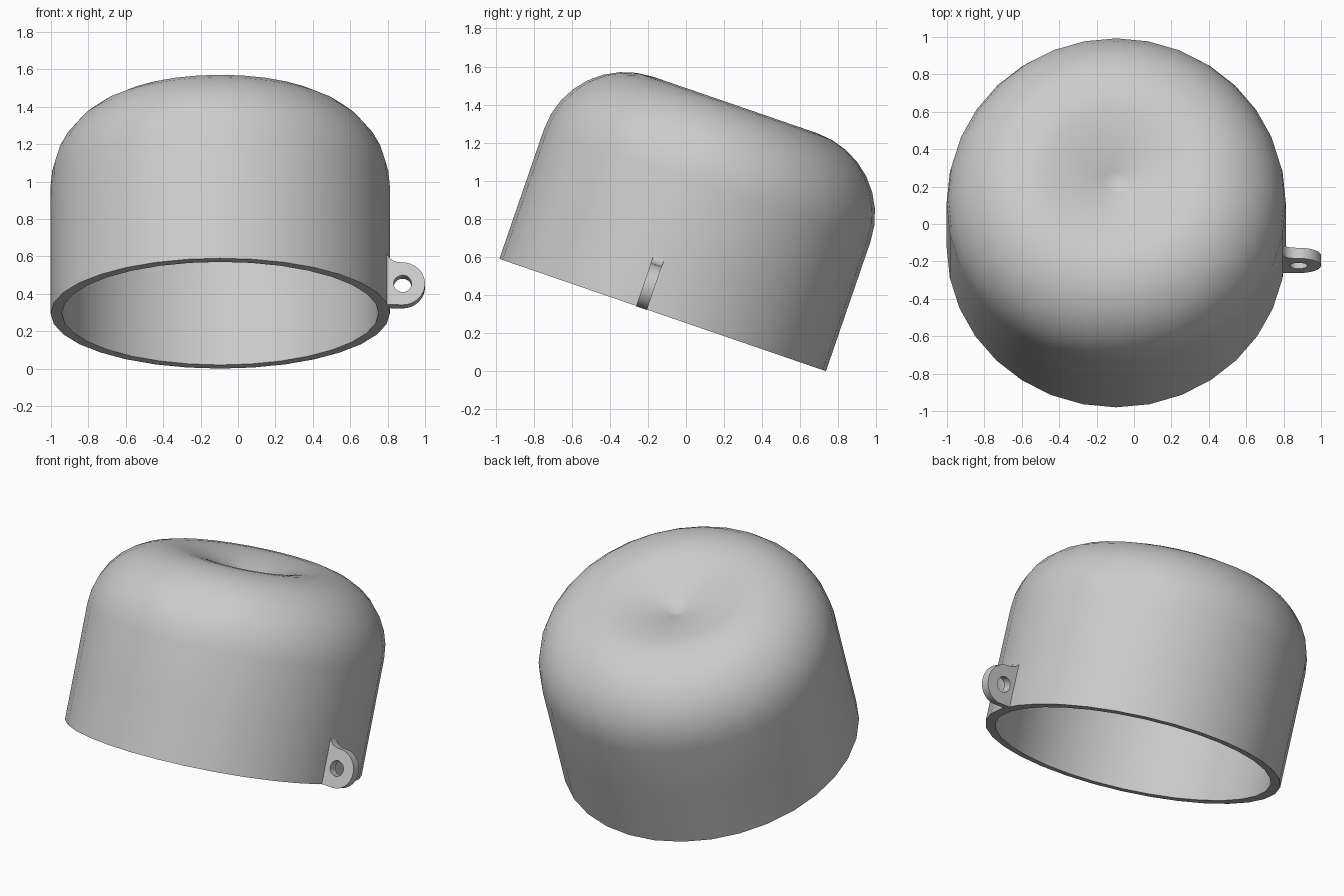
import bpy, bmesh, math
from mathutils import Matrix

if "Cube" in bpy.data.objects:
    bpy.data.objects.remove(bpy.data.objects["Cube"], do_unlink=True)

# One flat grey for the whole model
grey = bpy.data.materials.new("grey")
grey.use_nodes = True
grey.diffuse_color = (0.6, 0.6, 0.6, 1)
grey.node_tree.nodes["Principled BSDF"].inputs["Base Color"].default_value = (0.6, 0.6, 0.6, 1)

# The cap is built upright on its rim, then leaned back
TILT = Matrix.Translation((-0.095, -0.1225, 0.295)) @ Matrix.Rotation(math.radians(-18.98), 4, 'X')
R, WALL, CROWN, SHOULDER, TOP, DIP = 0.907, 0.06, 0.455, 0.72, 1.167, 0.13
SIDES = 32


def finish(name, mesh):
    mesh.materials.clear()
    mesh.materials.append(grey)
    obj = bpy.data.objects.new(name, mesh)
    bpy.context.collection.objects.link(obj)
    obj.matrix_world = TILT
    bpy.ops.object.select_all(action='DESELECT')
    obj.select_set(True)
    bpy.context.view_layer.objects.active = obj
    bpy.ops.object.shade_smooth_by_angle(angle=math.radians(40))
    return obj


def skin(offset):
    """Profile from rim to axis: straight wall, round shoulder, dimpled top."""
    pts = [(R - offset, 0), (R - offset, SHOULDER * 0.5)]
    for i in range(9):
        a = math.pi / 2 * i / 8
        pts.append((CROWN + (R - CROWN - offset) * math.cos(a),
                    SHOULDER + (TOP - SHOULDER - offset) * math.sin(a)))
    for i in range(1, 8):
        t = i / 7
        pts.append((CROWN * (1 - t), TOP - offset - DIP * t ** 1.6))
    return pts


# Cap shell: outer and inner skins lathed around the axis
bm = bmesh.new()
outline = list(reversed(skin(0))) + skin(WALL)
verts = [bm.verts.new((r, 0, h)) for r, h in outline]
edges = [bm.edges.new(pair) for pair in zip(verts, verts[1:])]
bmesh.ops.spin(bm, geom=verts + edges, cent=(0, 0, 0), axis=(0, 0, 1),
               angle=math.tau, steps=SIDES, use_duplicate=False)
bmesh.ops.remove_doubles(bm, verts=bm.verts, dist=0.0005)
bmesh.ops.recalc_face_normals(bm, faces=bm.faces)
mesh = bpy.data.meshes.new("cap_shell")
bm.to_mesh(mesh)
bm.free()
finish("cap_shell", mesh)

# Side lug: flat rounded tab with a hole and a fillet running up the wall
CX, CH, LUG_R, HOLE_R, THICK = 0.975, 0.118, 0.12, 0.048, 0.06


def arc(radius, start, end, steps):
    return [(CX + radius * math.cos(start + (end - start) * i / steps),
             CH + radius * math.sin(start + (end - start) * i / steps)) for i in range(steps + 1)]


tab = [(0.875, 0.0)] + arc(LUG_R, -math.pi / 2, math.pi / 2, 16)
tab += [(0.945, 0.24), (0.92, 0.25), (0.902, 0.267), (0.893, 0.285), (0.875, 0.285)]
hole = arc(HOLE_R, 0, math.tau, 20)[:-1]

curve = bpy.data.curves.new("lug_outline", 'CURVE')
curve.dimensions = '2D'
curve.fill_mode = 'BOTH'
curve.extrude = THICK / 2
for loop in (tab, hole):
    spline = curve.splines.new('POLY')
    spline.points.add(len(loop) - 1)
    for point, (x, h) in zip(spline.points, loop):
        point.co = (x, h, 0, 1)
    spline.use_cyclic_u = True
helper = bpy.data.objects.new("lug_outline", curve)
bpy.context.collection.objects.link(helper)
bpy.context.view_layer.update()
lug = bpy.data.meshes.new_from_object(helper.evaluated_get(bpy.context.evaluated_depsgraph_get()))
bpy.data.objects.remove(helper, do_unlink=True)

# Stand the lug upright beside the rim and weld its faces
lug.transform(Matrix.Translation((0, -0.117, 0)) @ Matrix.Rotation(math.pi / 2, 4, 'X'))
bm = bmesh.new()
bm.from_mesh(lug)
bmesh.ops.remove_doubles(bm, verts=bm.verts, dist=0.0005)
bmesh.ops.recalc_face_normals(bm, faces=bm.faces)
bm.to_mesh(lug)
bm.free()
finish("side_lug", lug)
